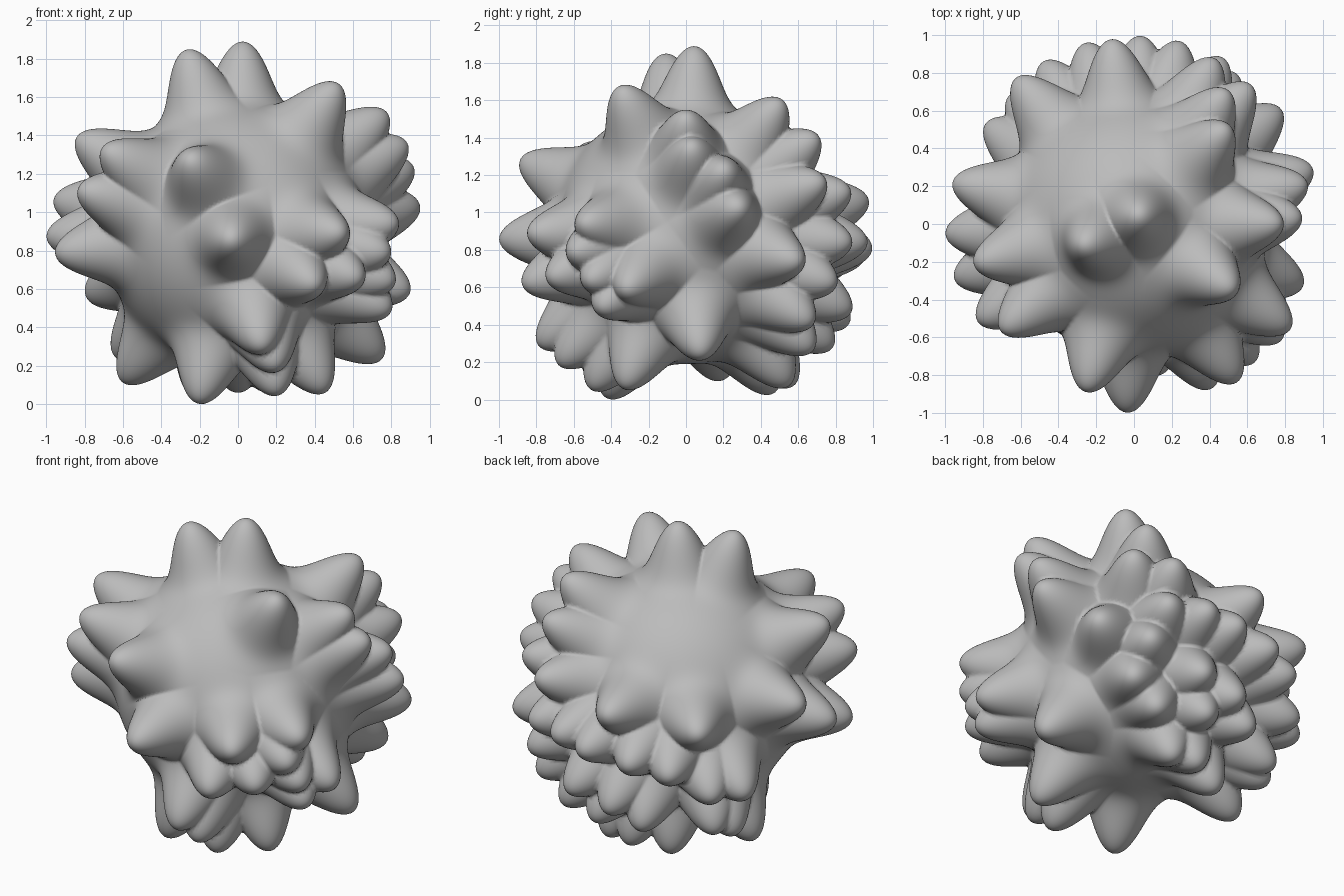
import bpy
import bmesh
from math import radians, sin, cos, acos, exp
from mathutils import Vector

default_cube = bpy.data.objects.get("Cube")
if default_cube:
    bpy.data.objects.remove(default_cube, do_unlink=True)

CENTRE = Vector((0, 0, 0.88))
CORE_RADIUS = 0.7
SPIKE_HEIGHT = 0.3
SPIKE_WIDTH = 0.2

# Spike directions as (longitude, latitude) in degrees, grouped by region
upper_spikes = [(60, 87), (203, 73), (-34, 51), (46, 45), (0, 39), (2, 28),
                (13, 20), (55, 31), (194, 30), (219, 26), (254, 23)]
middle_spikes = [(17, 8), (50, 16), (64, 13), (97, 10), (129, 6), (167, 10),
                 (212, 13), (183, -1), (197, -6), (268, -2), (295, -16),
                 (303, 0), (326, 3), (311, -14), (322, -6), (327, -15),
                 (340, -18), (38, -9), (56, -16), (62, -3), (76, -3),
                 (88, -5), (105, -7), (119, -10), (134, -19), (146, -19)]
lower_spikes = [(330, -24), (279, -37), (286, -45), (292, -57), (244, -62),
                (324, -56), (163, -51), (6, -41), (50, -29), (60, -39),
                (77, -25), (83, -38), (73, -55), (90, -55), (94, -29),
                (106, -36), (115, -59), (137, -37), (146, -40)]


def direction(longitude, latitude):
    lon, lat = radians(longitude), radians(latitude)
    return Vector((cos(lat) * cos(lon), cos(lat) * sin(lon), sin(lat)))


def surface_radius(normal, spikes):
    """Radius of the ball along a direction: core plus the nearest bell-shaped spike."""
    nearest = max(normal.dot(spike) for spike in spikes)
    angle = acos(max(-1.0, min(1.0, nearest)))
    return CORE_RADIUS + SPIKE_HEIGHT * exp(-(angle / SPIKE_WIDTH) ** 2)


def make_material(name, colour):
    material = bpy.data.materials.new(name)
    material.use_nodes = True
    material.diffuse_color = colour
    for node in material.node_tree.nodes:
        if node.type == 'BSDF_PRINCIPLED':
            node.inputs["Base Color"].default_value = colour
    return material


# Ball: a dense sphere pushed outwards into rounded spikes
spikes = [direction(*pair) for pair in upper_spikes + middle_spikes + lower_spikes]
bm = bmesh.new()
bmesh.ops.create_icosphere(bm, subdivisions=7, radius=1.0)
for vert in bm.verts:
    normal = vert.co.normalized()
    vert.co = CENTRE + normal * surface_radius(normal, spikes)
for face in bm.faces:
    face.smooth = True

# Rest the lowest spike on the ground
lowest = min(vert.co.z for vert in bm.verts)
bmesh.ops.translate(bm, verts=bm.verts, vec=(0, 0, -lowest))

mesh = bpy.data.meshes.new("spiky_ball")
bm.to_mesh(mesh)
bm.free()
mesh.materials.append(make_material("plain grey", (0.5, 0.5, 0.5, 1.0)))
spiky_ball = bpy.data.objects.new("spiky_ball", mesh)
bpy.context.collection.objects.link(spiky_ball)
